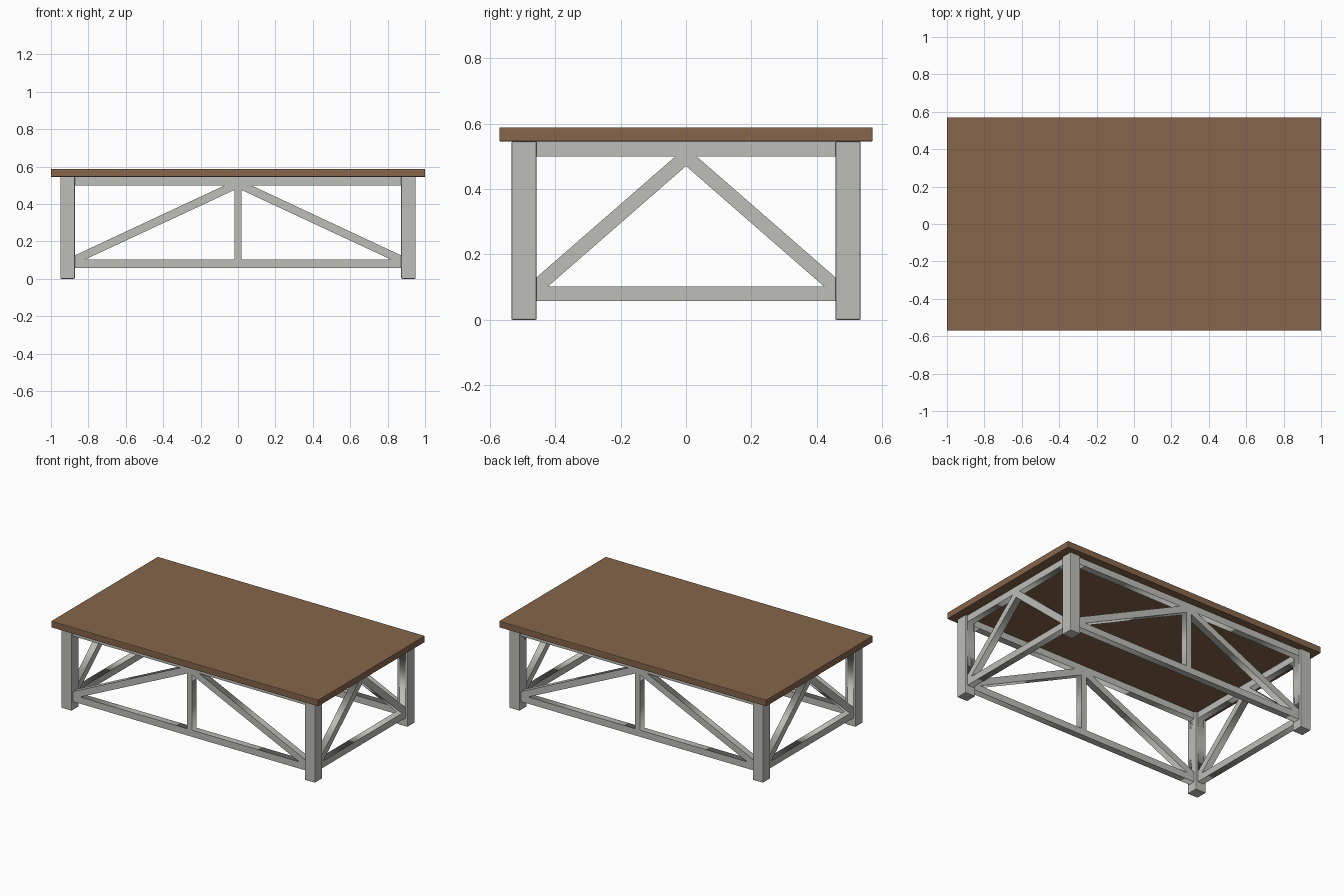
import bpy
import math

if "Cube" in bpy.data.objects:
    bpy.data.objects.remove(bpy.data.objects["Cube"], do_unlink=True)


def make_material(name, rgb):
    mat = bpy.data.materials.new(name)
    mat.use_nodes = True
    mat.diffuse_color = (*rgb, 1)
    mat.node_tree.nodes["Principled BSDF"].inputs["Base Color"].default_value = (*rgb, 1)
    return mat


WOOD = make_material("brown wood", (0.24, 0.13, 0.07))
PAINT = make_material("pale grey paint", (0.51, 0.51, 0.48))

TOP_UNDERSIDE, TOP_SURFACE = 0.545, 0.588
RAIL_LOW, RAIL_HIGH = 0.102, 0.50   # inner edges of the rails
LEG = 0.077
LEG_X, LEG_Y = 0.911, 0.495         # leg centres
INNER_X, INNER_Y = LEG_X - LEG / 2, LEG_Y - LEG / 2


def box(name, centre, size, mat, bevel):
    bpy.ops.mesh.primitive_cube_add(size=1, location=centre)
    ob = bpy.context.object
    ob.name = name
    ob.scale = size
    bpy.ops.object.transform_apply(location=False, rotation=False, scale=True)
    ob.data.materials.append(mat)
    mod = ob.modifiers.new("soft edges", "BEVEL")
    mod.width = bevel
    mod.segments = 2
    return ob


def truss_panel(name, half_width, holes, location, turn):
    """A flat braced frame: one rectangle pierced by triangular openings."""
    w = half_width + 0.02           # tenons run into the legs
    outline = [(-w, 0.057), (w, 0.057), (w, TOP_UNDERSIDE), (-w, TOP_UNDERSIDE)]
    curve = bpy.data.curves.new(name, "CURVE")
    curve.dimensions = "2D"
    curve.fill_mode = "BOTH"
    curve.extrude = 0.0225
    for loop in [outline] + holes:
        spline = curve.splines.new("POLY")
        spline.points.add(len(loop) - 1)
        spline.use_cyclic_u = True
        for point, (x, z) in zip(spline.points, loop):
            point.co = (x, z, 0, 1)
    helper = bpy.data.objects.new(name + " outline", curve)
    bpy.context.collection.objects.link(helper)
    depsgraph = bpy.context.evaluated_depsgraph_get()
    mesh = bpy.data.meshes.new_from_object(helper.evaluated_get(depsgraph))
    bpy.data.objects.remove(helper, do_unlink=True)
    mesh.name = name
    mesh.materials.clear()
    mesh.materials.append(PAINT)
    ob = bpy.data.objects.new(name, mesh)
    bpy.context.collection.objects.link(ob)
    ob.location = location
    ob.rotation_euler = (math.pi / 2, 0, turn)


def mirrored(loop):
    return [(-x, z) for x, z in loop]


# Table top
box("table_top", (0, 0, (TOP_UNDERSIDE + TOP_SURFACE) / 2),
    (2, 1.14, TOP_SURFACE - TOP_UNDERSIDE), WOOD, 0.003)

# Four square legs
for sx, side in ((-1, "right"), (1, "left")):
    for sy, end in ((-1, "front"), (1, "back")):
        box(f"{end}_{side}_leg", (sx * LEG_X, sy * LEG_Y, TOP_UNDERSIDE / 2),
            (LEG, LEG, TOP_UNDERSIDE), PAINT, 0.004)

# Long panels: centre post with a brace falling to each leg
above = [(INNER_X, 0.125), (0.07, RAIL_HIGH), (INNER_X, RAIL_HIGH)]
below = [(0.82, RAIL_LOW), (0.019, RAIL_LOW), (0.019, 0.475)]
long_holes = [above, below, mirrored(above), mirrored(below)]
truss_panel("front_truss", INNER_X, long_holes, (0, -LEG_Y, 0), 0)
truss_panel("back_truss", INNER_X, long_holes, (0, LEG_Y, 0), 0)

# End panels: two braces meeting under the top rail
above = [(INNER_Y, 0.13), (0.032, RAIL_HIGH), (INNER_Y, RAIL_HIGH)]
middle = [(0.422, RAIL_LOW), (0, 0.47), (-0.422, RAIL_LOW)]
end_holes = [above, mirrored(above), middle]
truss_panel("right_truss", INNER_Y, end_holes, (-LEG_X, 0, 0), math.pi / 2)
truss_panel("left_truss", INNER_Y, end_holes, (LEG_X, 0, 0), math.pi / 2)
